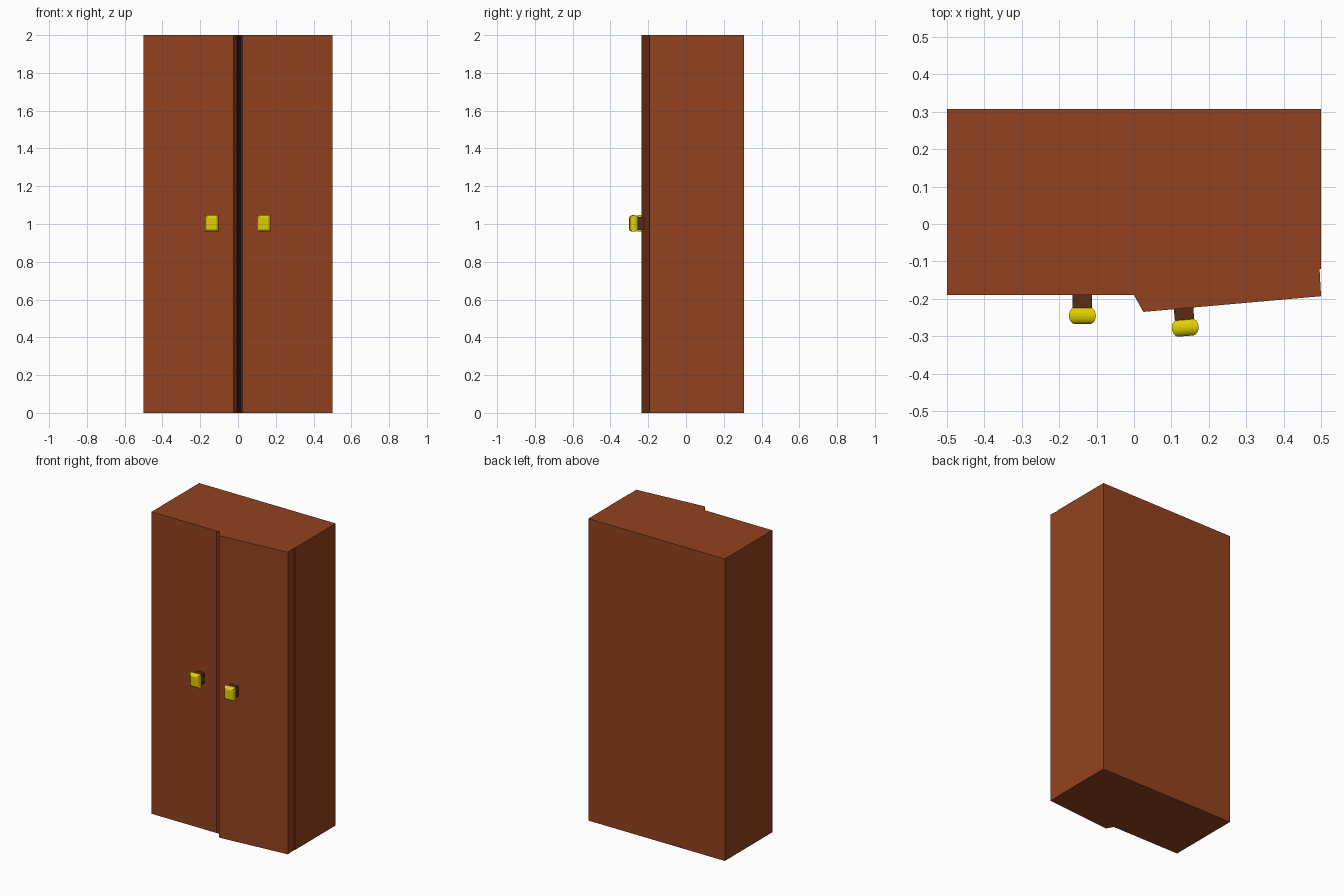
import bpy, bmesh, math
from mathutils import Matrix

if "Cube" in bpy.data.objects:
    bpy.data.objects.remove(bpy.data.objects["Cube"])


def material(name, rgb):
    m = bpy.data.materials.new(name)
    m.diffuse_color = (*rgb, 1)
    m.use_nodes = True
    m.node_tree.nodes["Principled BSDF"].inputs["Base Color"].default_value = m.diffuse_color
    return m


wood = material("wood", (0.29, 0.055, 0.013))
dark_wood = material("dark_wood", (0.10, 0.025, 0.01))
brass = material("brass", (0.75, 0.62, 0.0))
black = material("black", (0.004, 0.004, 0.004))


def loft(name, rings, mat):
    """Closed solid through matching rings of points."""
    bm = bmesh.new()
    loops = [[bm.verts.new(p) for p in ring] for ring in rings]
    n = len(loops[0])
    for a, b in zip(loops, loops[1:]):
        for i in range(n):
            j = (i + 1) % n
            bm.faces.new((a[i], a[j], b[j], b[i]))
    bm.faces.new(loops[0][::-1])
    bm.faces.new(loops[-1])
    bmesh.ops.recalc_face_normals(bm, faces=bm.faces)
    mesh = bpy.data.meshes.new(name)
    bm.to_mesh(mesh)
    bm.free()
    mesh.materials.append(mat)
    ob = bpy.data.objects.new(name, mesh)
    bpy.context.collection.objects.link(ob)
    return ob


def prism(name, plan, z0, z1, mat):
    return loft(name, [[(x, y, z) for x, y in plan] for z in (z0, z1)], mat)


def rect(hx, hz, y):
    return [(-hx, y, -hz), (hx, y, -hz), (hx, y, hz), (-hx, y, hz)]


# Cabinet body
prism("cabinet_body", [(-.5, -.12), (.5, -.12), (.5, .308), (-.5, .308)], 0, 2, wood)

# Closed left door and slightly open right door, with chamfered meeting edges
prism("left_door", [(-.5, -.19), (-.025, -.19), (-.005, -.15), (-.005, -.12), (-.5, -.12)],
      0, 2, wood)
prism("right_door", [(.5, -.193), (.025, -.235), (.015, -.217), (.015, -.12), (.496, -.12)],
      0, 2, wood)

# Dark gap between the doors, closed by thin caps at top and bottom
prism("door_gap", [(-.005, -.15), (.015, -.15), (.015, -.12), (-.005, -.12)],
      .003, 1.997, black)
for name, z in (("top_cap", 1.997), ("bottom_cap", 0)):
    prism(name, [(-.025, -.19), (0, -.19), (.015, -.217), (.015, -.12), (-.005, -.12), (-.005, -.15)],
          z, z + .003, wood)

# Handles: square stem with a rounded square knob
hinge = Matrix.Translation((.5, -.193, 0))
swing = hinge @ Matrix.Rotation(math.radians(5), 4, 'Z') @ hinge.inverted()
steps = 10
for side, x, turn in (("left", -.138, Matrix()), ("right", .131, swing)):
    place = turn @ Matrix.Translation((x, -.19, 1.003))
    stem = loft(side + "_handle_stem", [rect(.026, .034, y) for y in (.005, -.034)], dark_wood)
    rings = []
    for i in range(steps + 1):
        a = math.radians(-75 + 155 * i / steps)
        c = math.cos(a)
        rings.append(rect(.018 + .018 * c, .026 + .018 * c, -.055 - .023 * math.sin(a)))
    knob = loft(side + "_handle_knob", rings, brass)
    stem.matrix_world = knob.matrix_world = place
